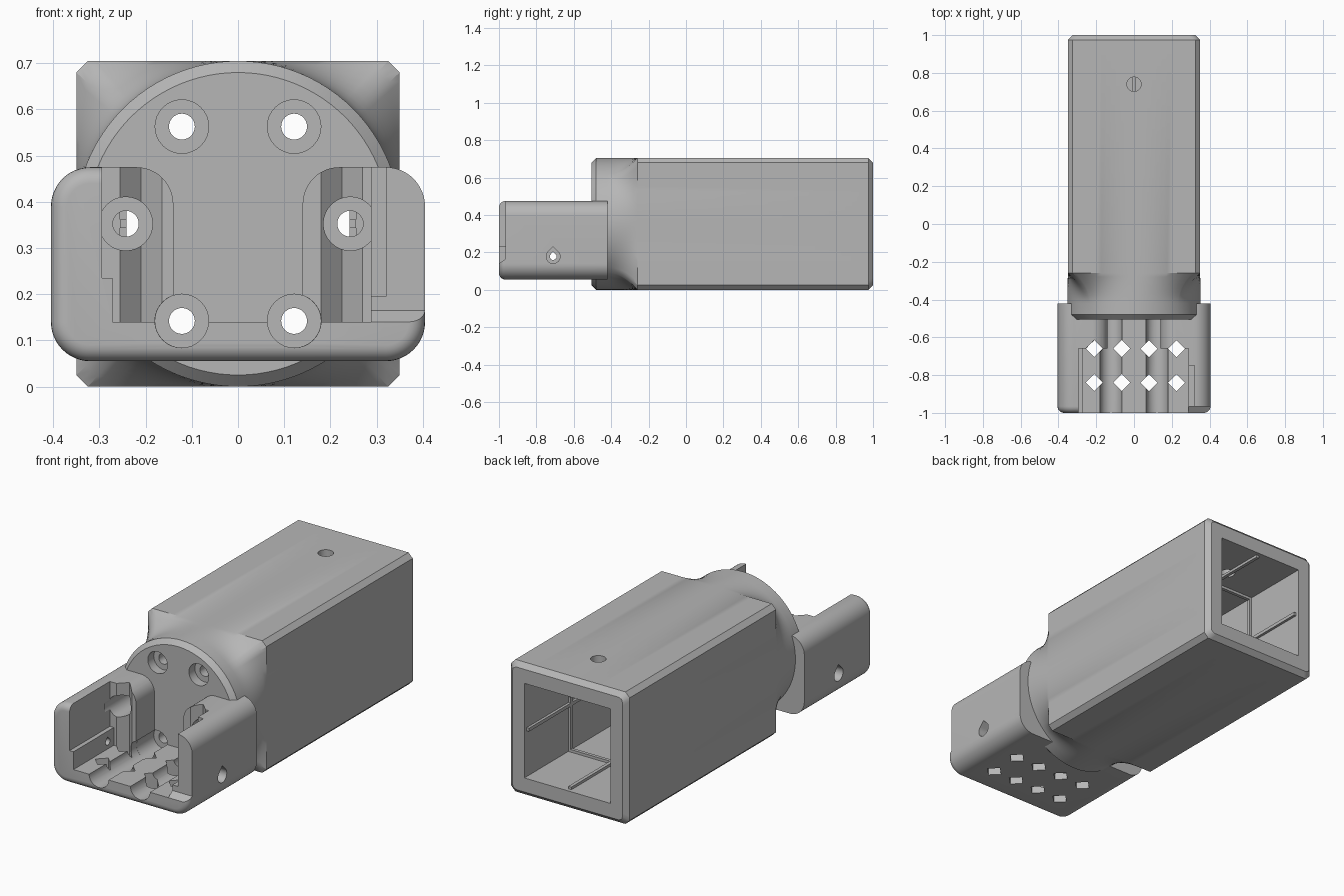
import bpy, bmesh, math

old = bpy.data.objects.get("Cube")
if old:
    bpy.data.objects.remove(old, do_unlink=True)

grey = bpy.data.materials.new("plain grey")
grey.use_nodes = True
grey.diffuse_color = (0.47, 0.47, 0.47, 1)
grey.node_tree.nodes["Principled BSDF"].inputs["Base Color"].default_value = grey.diffuse_color

MID = 0.3525  # height of the body axis


def loft(name, rings):
    """Skin a list of equal-length 3D rings and cap both ends."""
    bm = bmesh.new()
    loops = [[bm.verts.new(p) for p in ring] for ring in rings]
    n = len(loops[0])
    for a, b in zip(loops, loops[1:]):
        for i in range(n):
            j = (i + 1) % n
            bm.faces.new((a[i], a[j], b[j], b[i]))
    bm.faces.new(loops[0])
    bm.faces.new(loops[-1])
    bmesh.ops.recalc_face_normals(bm, faces=bm.faces)
    mesh = bpy.data.meshes.new(name)
    bm.to_mesh(mesh)
    bm.free()
    mesh.materials.append(grey)
    ob = bpy.data.objects.new(name, mesh)
    bpy.context.collection.objects.link(ob)
    return ob


def prism(name, pts, axis, a, b):
    """Extrude a 2D outline along an axis from a to b."""
    def place(p, d):
        return {"x": (d, *p), "y": (p[0], d, p[1]), "z": (*p, d)}[axis]
    return loft(name, [[place(p, d) for p in pts] for d in (a, b)])


def box(name, x, y, z):
    return prism(name, [(x[0], z[0]), (x[1], z[0]), (x[1], z[1]), (x[0], z[1])], "y", *y)


def arc(cx, cy, r, start, end, n=12):
    return [(cx + r * math.cos(math.radians(start + (end - start) * i / n)),
             cy + r * math.sin(math.radians(start + (end - start) * i / n))) for i in range(n + 1)]


def circle(cx, cy, r, n=32):
    return arc(cx, cy, r, 0, 360, n)[:-1]


def rounded_rect(x, z0, z1, r):
    return (arc(x - r, z1 - r, r, 0, 90) + arc(r - x, z1 - r, r, 90, 180)
            + arc(r - x, z0 + r, r, 180, 270) + arc(x - r, z0 + r, r, 270, 360))


def cut(target, cutters):
    bpy.context.view_layer.objects.active = target
    for c in cutters:
        mod = target.modifiers.new("cut", "BOOLEAN")
        mod.operation, mod.solver, mod.object = "DIFFERENCE", "EXACT", c
        bpy.ops.object.modifier_apply(modifier=mod.name)


# Body: chamfered square tube blending into a round flange
CH = 0.025
angles = [2 * math.pi * i / 96 for i in range(96)]
for sx in (1, -1):
    for sz in (1, -1):
        for dx, dz in ((CH, 0), (0, CH)):
            angles.append(math.atan2(sz * (MID - dz), sx * (0.35 - dx)) % (2 * math.pi))
angles.sort()


def body_ring(y, blend=0.0, inset=0.0):
    ring = []
    for t in angles:
        c, s = abs(math.cos(t)), abs(math.sin(t))
        square = min((0.35 - inset) / max(c, 1e-6), (MID - inset) / max(s, 1e-6),
                     (0.35 + MID - CH - 1.5 * inset) / (c + s))
        r = square * (1 - blend) + (MID - inset) * blend
        ring.append((r * math.cos(t), y, MID + r * math.sin(t)))
    return ring


rings = [body_ring(1.0, 0, CH), body_ring(1 - CH)]
for i in range(9):
    k = i / 8
    rings.append(body_ring(-0.26 - 0.16 * k, 1 - (1 - k) ** 2))
rings += [body_ring(-0.48, 1), body_ring(-0.505, 1, CH)]
body = loft("body", rings)

# Tray: rounded block with a softened front rim
tray_rings = [[(x, -0.42, z) for x, z in rounded_rect(0.405, 0.055, 0.475, 0.085)]]
for a in range(0, 91, 15):
    d = 0.035 * (1 - math.cos(math.radians(a)))
    y = -0.965 - 0.035 * math.sin(math.radians(a))
    tray_rings.append([(x, y, z) for x, z in
                       rounded_rect(0.405 - d, 0.055 + d, 0.475 - d, 0.085 - d)])
tray = loft("tray", tray_rings)

# Tray interior: stepped side walls, pocket, front notch and throat to the flange
throat = ([(-0.14, 0.14), (0.14, 0.14)] + arc(0.22, 0.395, 0.08, 180, 90)
          + [(0.22, 0.6), (-0.22, 0.6)] + arc(-0.22, 0.395, 0.08, 90, 0))
tray_cutters = [
    box("lower_well", (-0.272, 0.288), (-1.1, -0.66), (0.14, 0.6)),
    box("upper_well", (-0.295, 0.2), (-1.1, -0.66), (0.235, 0.6)),
    box("side_pocket", (0.2, 0.32), (-1.1, -0.75), (0.195, 0.6)),
    prism("front_notch", [(-1.1, 0.14), (-1.0, 0.14), (-0.965, 0.165), (-0.965, 0.6), (-1.1, 0.6)],
          "x", 0.288, 0.5),
    prism("throat", throat, "y", -1.05, -0.4),
]

# Diamond drain holes, which also groove the rear blocks
for x in (-0.21, -0.065, 0.08, 0.225):
    for y in (-0.66, -0.84):
        tray_cutters.append(prism("diamond_hole", circle(x, y, 0.045, 4), "z", -0.1, 0.6))

# Floor channels and teardrop side holes
for s in (-1, 1):
    tray_cutters.append(prism("floor_channel", circle(s * 0.122, 0.142, 0.058), "y", -1.1, -0.6))
    for r, inner in ((0.037, 0.34), (0.018, 0.2)):
        drop = arc(-0.71, 0.178, r, 135, 405, 24) + [(-0.71, 0.178 + r * math.sqrt(2))]
        tray_cutters.append(prism("side_hole", drop, "x", s * inner, s * 0.5))

# Six screw seats around the flange, cut through both parts
screw_cutters = []
for i in range(6):
    t = math.radians(60 * i)
    x, z = 0.243 * math.cos(t), MID + 0.243 * math.sin(t)
    screw_cutters.append(prism("screw_seat", circle(x, z, 0.058), "y", -0.7, -0.455))
    screw_cutters.append(prism("screw_hole", circle(x, z, 0.028), "y", -0.55, -0.3))

# Battery-like cavity open at the back, and the hole in the roof
body_cutters = [box("cavity", (-0.255, 0.255), (-0.35, 1.1), (0.1, 0.605)),
                prism("roof_hole", circle(0, 0.74, 0.038), "z", 0.5, 0.8)]

cut(body, body_cutters + screw_cutters)
cut(tray, tray_cutters + screw_cutters)
for c in body_cutters + tray_cutters + screw_cutters:
    bpy.data.objects.remove(c, do_unlink=True)

# Thin ribs inside the cavity: one along each wall and one ring
W, H = 0.009, 0.014
ribs = []
for z in (0.1, 0.605 - H):
    ribs.append(box("long_rib", (-W, W), (-0.35, 0.98), (z, z + H)))
    ribs.append(box("cross_rib", (-0.255, 0.255), (0.62 - W, 0.62 + W), (z, z + H)))
for x in (-0.255, 0.255 - H):
    ribs.append(box("side_long_rib", (x, x + H), (-0.35, 0.98), (MID - W, MID + W)))
    ribs.append(box("side_cross_rib", (x, x + H), (0.62 - W, 0.62 + W), (0.1, 0.605)))

# Smooth curved surfaces, keep hard edges
bpy.ops.object.select_all(action="DESELECT")
for ob in (body, tray):
    ob.select_set(True)
bpy.context.view_layer.objects.active = body
bpy.ops.object.shade_smooth_by_angle(angle=math.radians(25))
